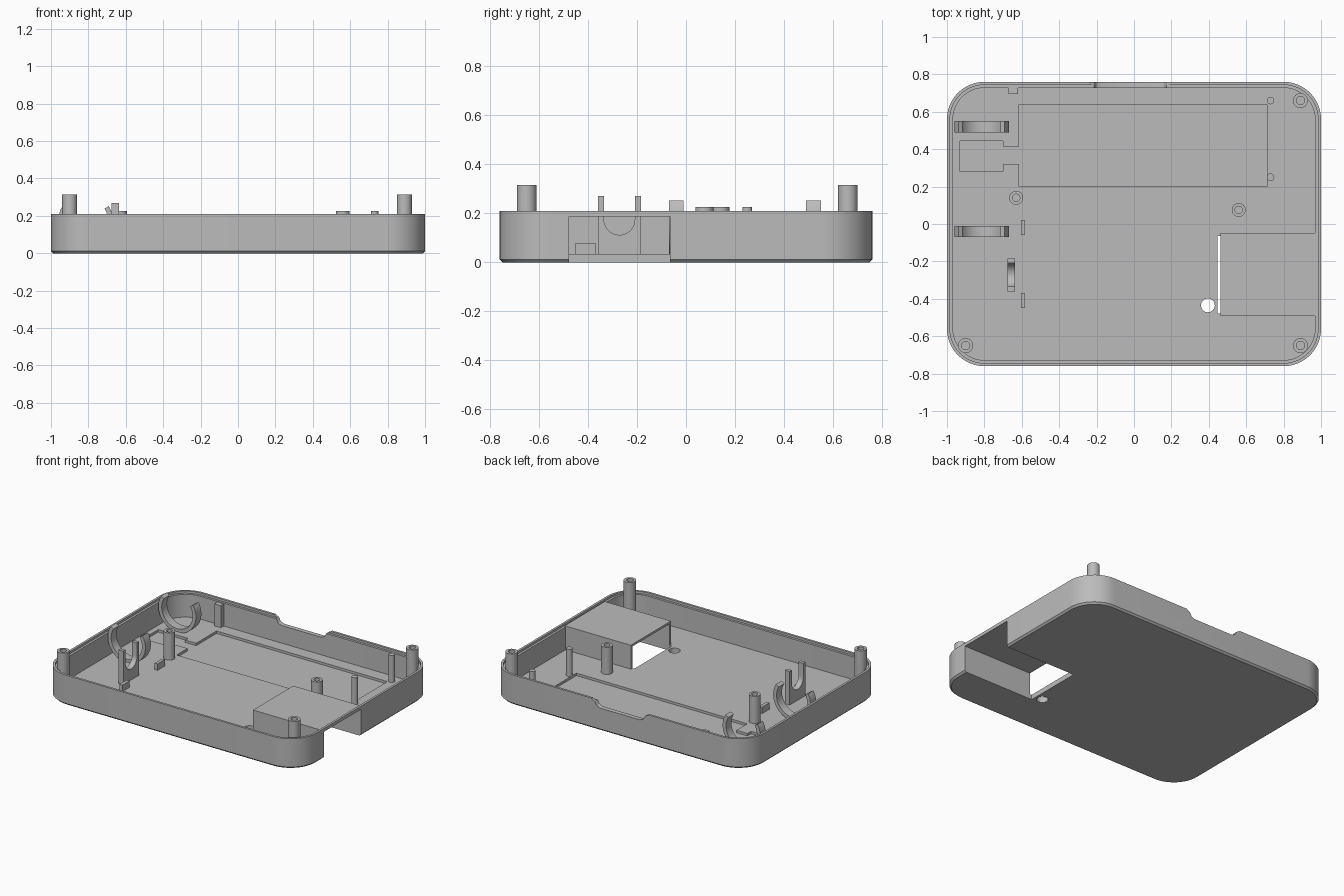
import bpy, bmesh
from math import sin, cos, pi, radians
from mathutils import Vector

if "Cube" in bpy.data.objects:
    bpy.data.objects.remove(bpy.data.objects["Cube"], do_unlink=True)

grey = bpy.data.materials.new("plain grey")
grey.use_nodes = True
grey.diffuse_color = (0.5, 0.5, 0.5, 1)
grey.node_tree.nodes["Principled BSDF"].inputs["Base Color"].default_value = (0.5, 0.5, 0.5, 1)

FLOOR = 0.035
SINK = 0.03     # where standing parts start, just inside the floor


def loft(name, rings):
    """Bridge equal rings of points and cap both ends."""
    bm = bmesh.new()
    loops = [[bm.verts.new(p) for p in ring] for ring in rings]
    n = len(loops[0])
    for a, b in zip(loops, loops[1:]):
        for i in range(n):
            j = (i + 1) % n
            bm.faces.new((a[i], a[j], b[j], b[i]))
    bm.faces.new(loops[0][::-1])
    bm.faces.new(loops[-1])
    bmesh.ops.recalc_face_normals(bm, faces=bm.faces)
    mesh = bpy.data.meshes.new(name)
    bm.to_mesh(mesh)
    bm.free()
    mesh.materials.append(grey)
    ob = bpy.data.objects.new(name, mesh)
    bpy.context.collection.objects.link(ob)
    return ob


def prism(name, profile, axis, start, end):
    """Extrude a flat profile along x, y or z."""
    def place(p, t):
        v = list(p)
        v.insert("xyz".index(axis), t)
        return Vector(v)
    return loft(name, [[place(p, t) for p in profile] for t in (start, end)])


def box(name, x0, x1, y0, y1, z0, z1):
    return prism(name, [(x0, y0), (x1, y0), (x1, y1), (x0, y1)], "z", z0, z1)


def circle(x, y, r, n=32):
    return [(x + r * cos(2 * pi * i / n), y + r * sin(2 * pi * i / n)) for i in range(n)]


def post(name, x, y, r, top, bore):
    steps = [(r, SINK), (r, top), (bore, top), (bore, top - 0.1)]
    return loft(name, [[(*p, z) for p in circle(x, y, rad)] for rad, z in steps])


def rounded_ring(inset, z, steps=12):
    hx, hy, r = 1 - inset, 0.76 - inset, 0.2 - inset
    pts = []
    for k, (sx, sy) in enumerate([(1, 1), (-1, 1), (-1, -1), (1, -1)]):
        for i in range(steps + 1):
            a = (k + i / steps) * pi / 2
            pts.append((sx * (hx - r) + r * cos(a), sy * (hy - r) + r * sin(a), z))
    return pts


def cut(target, cutter):
    mod = target.modifiers.new("cut", "BOOLEAN")
    mod.operation, mod.solver, mod.object = "DIFFERENCE", "EXACT", cutter
    bpy.context.view_layer.objects.active = target
    bpy.ops.object.modifier_apply(modifier=mod.name)
    bpy.data.objects.remove(cutter, do_unlink=True)


# Tray shell with a bevelled base and stepped rim
shell = loft("tray_shell", [rounded_ring(i, z) for i, z in [
    (0.012, 0), (0, 0.012), (0, 0.21), (0.016, 0.21),
    (0.016, 0.195), (0.032, 0.195), (0.032, FLOOR)]])

# Port bay opening through the floor and side wall
cut(shell, box("bay_cut", 0.447, 1.1, -0.478, -0.065, -0.1, 0.187))
# Round hole through the floor
cut(shell, prism("hole_cut", circle(0.395, -0.435, 0.037), "z", -0.1, 0.1))
# Shallow floor recesses and the channel joining them
for x0, x1, y0, y1 in [(-0.615, 0.71, 0.2, 0.64), (-0.93, -0.7, 0.28, 0.445),
                       (-0.71, -0.6, 0.32, 0.415)]:
    cut(shell, box("recess_cut", x0, x1, y0, y1, 0.018, 0.08))
# Finger notch in the back rim
half = [(0.22, 0.25), (0.22, 0.208), (0.195, 0.195), (0.18, 0.17), (0.155, 0.158)]
notch = [(x - 0.02, z) for x, z in half] + [(-x - 0.02, z) for x, z in half[::-1]]
cut(shell, prism("notch_cut", notch, "y", 0.7, 0.8))

# Bay cover: roof and two side walls, open at the inner end
box("bay_roof", 0.462, 0.975, -0.493, -0.048, 0.187, 0.202)
box("bay_front_wall", 0.462, 0.975, -0.493, -0.478, SINK, 0.187)
box("bay_back_wall", 0.462, 0.975, -0.065, -0.048, SINK, 0.187)

# Screw posts and plain pins
for i, (x, y) in enumerate([(0.89, 0.66), (-0.9, -0.65), (0.89, -0.65)]):
    post(f"corner_post_{i + 1}", x, y, 0.04, 0.315, 0.022)
for i, (x, y) in enumerate([(-0.63, 0.14), (0.56, 0.075)]):
    post(f"board_post_{i + 1}", x, y, 0.037, 0.225, 0.02)
for i, y in enumerate([0.66, 0.25]):
    prism(f"pin_{i + 1}", circle(0.73, y, 0.02, 20), "z", SINK, 0.225)

# Open ring clips along the side wall
sweep = [radians(148 + 244 * i / 32) for i in range(33)]
arc = lambda r: [(-0.815 + r * cos(a), 0.175 + r * sin(a)) for a in sweep]
clip = arc(0.146) + arc(0.12)[::-1]
for name, y0, y1 in [("rear_ring_clip", 0.49, 0.55), ("middle_ring_clip", -0.07, -0.01)]:
    prism(name, clip, "y", y0, y1)

# Forked cradle with a round-bottomed slot
slot = [(-0.272 + 0.063 * cos(pi + pi * i / 20), 0.175 + 0.063 * sin(pi + pi * i / 20))
        for i in range(21)]
fork = [(-0.36, SINK), (-0.36, 0.27), (-0.335, 0.27)] + slot
fork += [(-0.209, 0.27), (-0.184, 0.27), (-0.184, SINK)]
prism("fork_cradle", fork, "x", -0.675, -0.637)

# Small stops on the floor and a rib on the back wall
box("front_stop", -0.605, -0.582, -0.45, -0.37, SINK, 0.08)
box("rear_stop", -0.605, -0.582, -0.06, 0.022, SINK, 0.08)
box("back_wall_rib", -0.67, -0.62, 0.695, 0.735, SINK, 0.19)

# Smooth the curves while keeping edges sharp
for ob in bpy.context.collection.objects:
    if ob.type == "MESH":
        ob.select_set(True)
        bpy.context.view_layer.objects.active = ob
bpy.ops.object.shade_smooth_by_angle(angle=radians(30))
